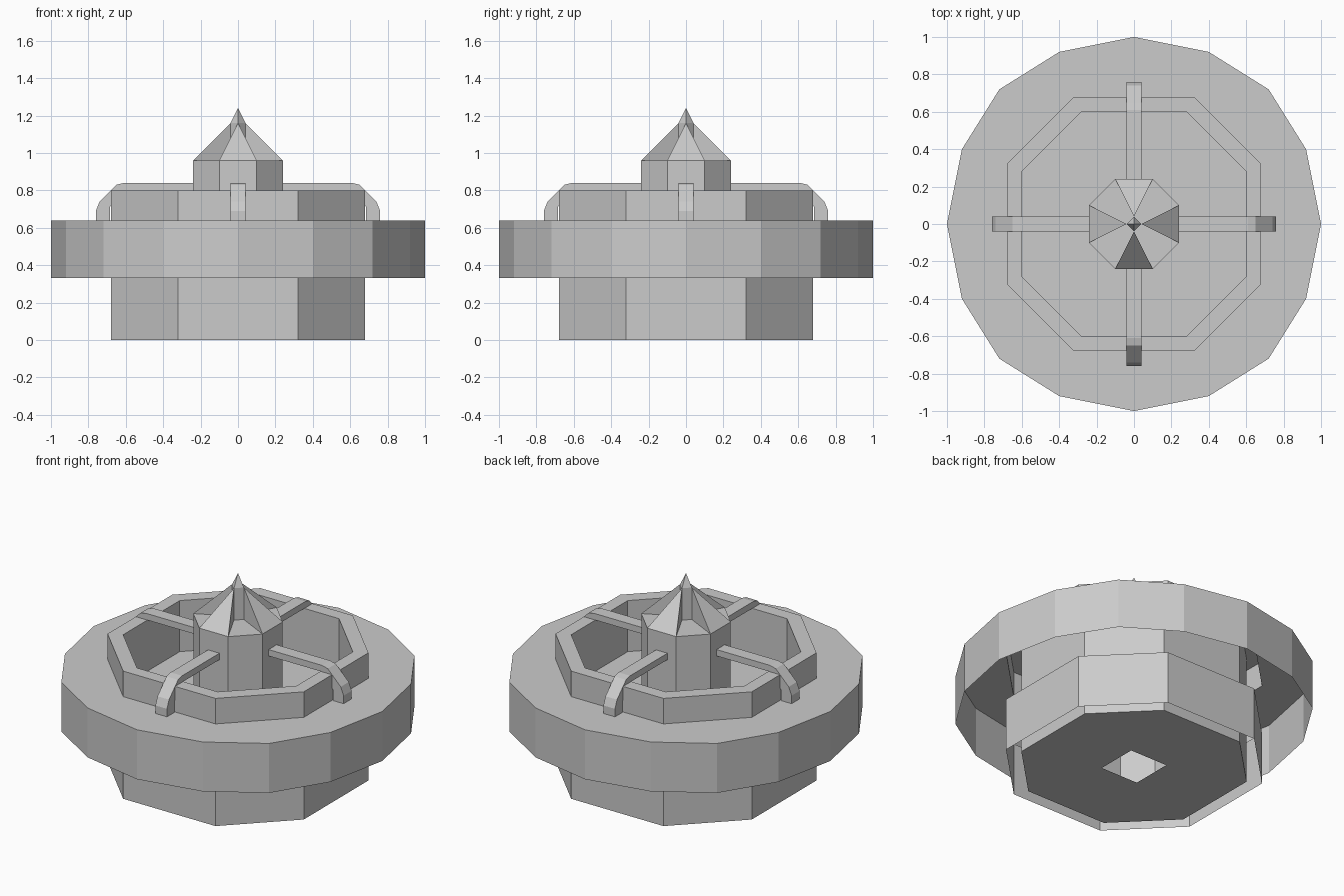
import bpy, bmesh, math

if "Cube" in bpy.data.objects:
    bpy.data.objects.remove(bpy.data.objects["Cube"])


def finish(name, bm):
    bmesh.ops.remove_doubles(bm, verts=bm.verts, dist=1e-5)
    bmesh.ops.recalc_face_normals(bm, faces=bm.faces)
    me = bpy.data.meshes.new(name)
    bm.to_mesh(me)
    bm.free()
    ob = bpy.data.objects.new(name, me)
    bpy.context.collection.objects.link(ob)
    return ob


def octagon(a, b):
    # flat distance a, half edge length b
    return [(a, -b), (a, b), (b, a), (-b, a), (-a, b), (-a, -b), (-b, -a), (b, -a)]


def wall(bm, pts, z0, z1):
    n = len(pts)
    lo = [bm.verts.new((x, y, z0)) for x, y in pts]
    hi = [bm.verts.new((x, y, z1)) for x, y in pts]
    for i in range(n):
        j = (i + 1) % n
        bm.faces.new((lo[i], lo[j], hi[j], hi[i]))


def flat(bm, z, outer, hole=None):
    edges = []
    for pts in (outer, hole):
        if pts:
            vs = [bm.verts.new((x, y, z)) for x, y in pts]
            edges += [bm.edges.new((vs[i - 1], vs[i])) for i in range(len(vs))]
    bmesh.ops.triangle_fill(bm, use_beauty=True, use_dissolve=False,
                            edges=edges, normal=(0, 0, 1))


outer8 = octagon(0.68, 0.32)
inner8 = octagon(0.60, 0.28)
post8 = octagon(0.24, 0.10)
ring16 = []
for k in range(4):
    c, s = round(math.cos(k * math.pi / 2)), round(math.sin(k * math.pi / 2))
    for x, y in [(1, 0), (0.92, 0.4), (0.72, 0.72), (0.4, 0.92)]:
        ring16.append((c * x - s * y, s * x + c * y))

# wide ring, open underneath
bm = bmesh.new()
wall(bm, ring16, 0.33, 0.64)
flat(bm, 0.64, ring16, outer8)
finish("wide_ring", bm)

# lower base skirt
bm = bmesh.new()
wall(bm, outer8, 0, 0.33)
finish("base_skirt", bm)

# basin: raised rim, inner wall, inner floor
bm = bmesh.new()
wall(bm, outer8, 0.64, 0.80)
flat(bm, 0.80, outer8, inner8)
wall(bm, inner8, 0, 0.80)
finish("basin_wall", bm)
bm = bmesh.new()
flat(bm, 0.48, inner8, post8)
finish("basin_floor", bm)

# underside plate with a square opening
bm = bmesh.new()
q = 0.13
flat(bm, 0, inner8, [(q, q), (-q, q), (-q, -q), (q, -q)])
finish("bottom_plate", bm)

# centre column
bm = bmesh.new()
wall(bm, post8, 0, 0.96)
flat(bm, 0.96, post8)
finish("column", bm)

# pointed finial
bm = bmesh.new()
r = 0.04
dia = [(r, 0), (0, r), (-r, 0), (0, -r)]
wall(bm, dia, 0.96, 1.16)
tip = bm.verts.new((0, 0, 1.24))
base = [bm.verts.new((x, y, 1.16)) for x, y in dia]
for i in range(4):
    bm.faces.new((base[i - 1], base[i], tip))
finish("finial", bm)

# four fins and four curved arms around the column
profile = [(0.24, 0.84), (0.61, 0.84), (0.65, 0.83), (0.74, 0.74), (0.76, 0.69),
           (0.76, 0.64), (0.685, 0.64), (0.685, 0.71), (0.61, 0.80), (0.24, 0.80)]
for k in range(4):
    bm = bmesh.new()
    a, b, t, d = [bm.verts.new(p) for p in
                  [(0.24, -0.1, 0.96), (0.24, 0.1, 0.96), (r, 0, 1.16), (r, 0, 0.96)]]
    for f in ((a, b, t), (b, d, t), (d, a, t)):
        bm.faces.new(f)
    finish("roof_fin", bm).rotation_euler.z = k * math.pi / 2

    bm = bmesh.new()
    face = bm.faces.new([bm.verts.new((x, -0.04, z)) for x, z in profile])
    ext = bmesh.ops.extrude_face_region(bm, geom=[face], use_keep_orig=True)
    moved = [v for v in ext["geom"] if isinstance(v, bmesh.types.BMVert)]
    bmesh.ops.translate(bm, verts=moved, vec=(0, 0.08, 0))
    finish("arm", bm).rotation_euler.z = k * math.pi / 2
